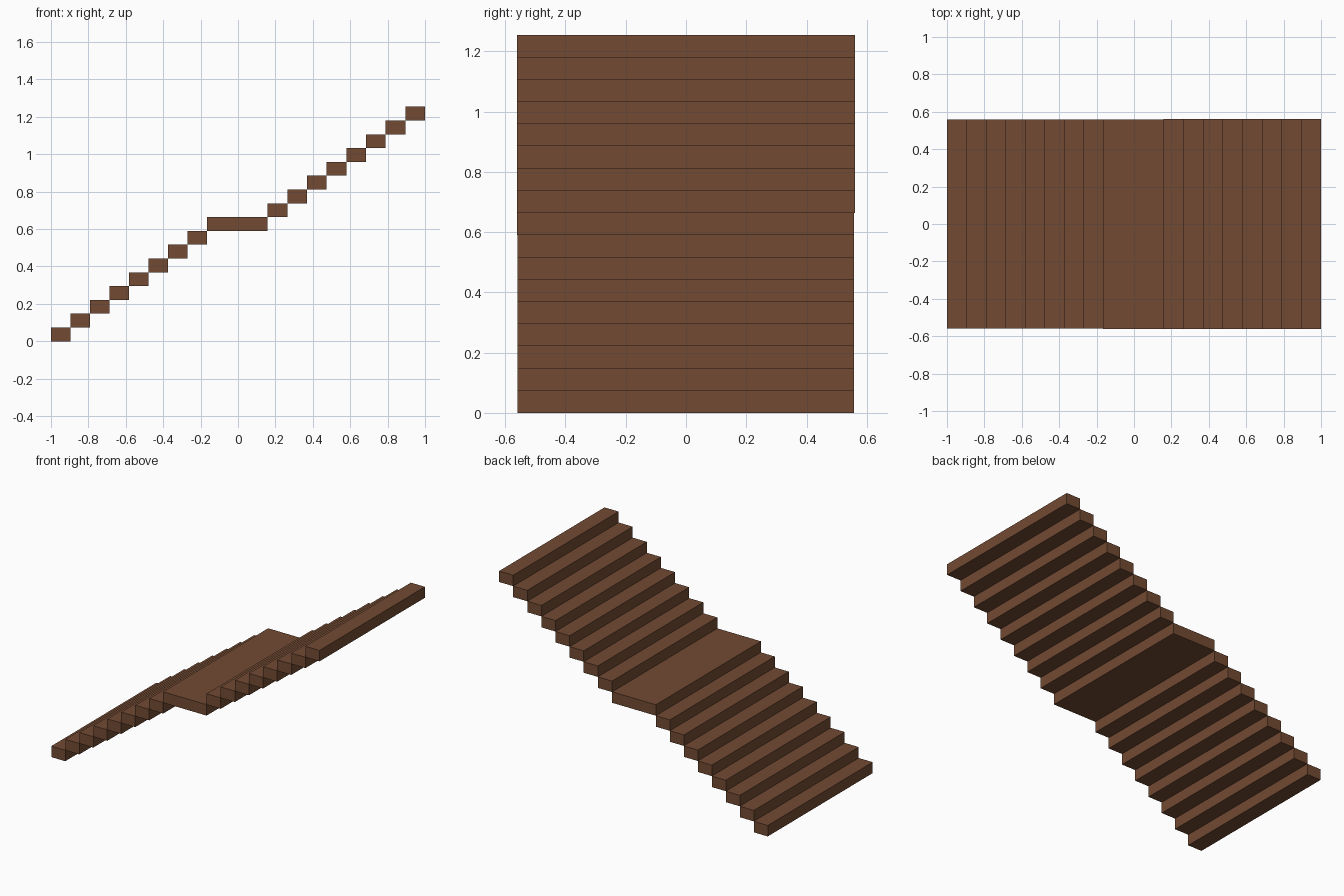
import bpy

if "Cube" in bpy.data.objects:
    bpy.data.objects.remove(bpy.data.objects["Cube"])

RISE = 1.254 / 17
LAND_X0, LAND_X1 = -0.166, 0.159
STEPS = 8

wood = bpy.data.materials.new("brown_wood")
wood.diffuse_color = (0.17, 0.07, 0.033, 1)
wood.use_nodes = True
wood.node_tree.nodes["Principled BSDF"].inputs["Base Color"].default_value = wood.diffuse_color


def slab(name, x0, x1, y0, y1, level):
    """Box one riser thick, at the given level of the stair."""
    bpy.ops.mesh.primitive_cube_add(
        size=1, location=((x0 + x1) / 2, (y0 + y1) / 2, (level + 0.5) * RISE))
    ob = bpy.context.object
    ob.name = name
    ob.scale = (x1 - x0, y1 - y0, RISE)
    bpy.ops.object.transform_apply(location=False, rotation=False, scale=True)
    ob.data.materials.append(wood)


def flight(name, x0, x1, y0, y1, first_level):
    """Row of equal steps climbing towards +x."""
    run = (x1 - x0) / STEPS
    for i in range(STEPS):
        slab(f"{name}_step_{i + 1}", x0 + i * run, x0 + (i + 1) * run,
             y0, y1, first_level + i)


# Lower flight, middle landing, upper flight
flight("lower", -1, LAND_X0, -0.559, 0.558, 0)
slab("landing", LAND_X0, LAND_X1, -0.561, 0.558, STEPS)
flight("upper", LAND_X1, 1, -0.561, 0.561, STEPS + 1)
